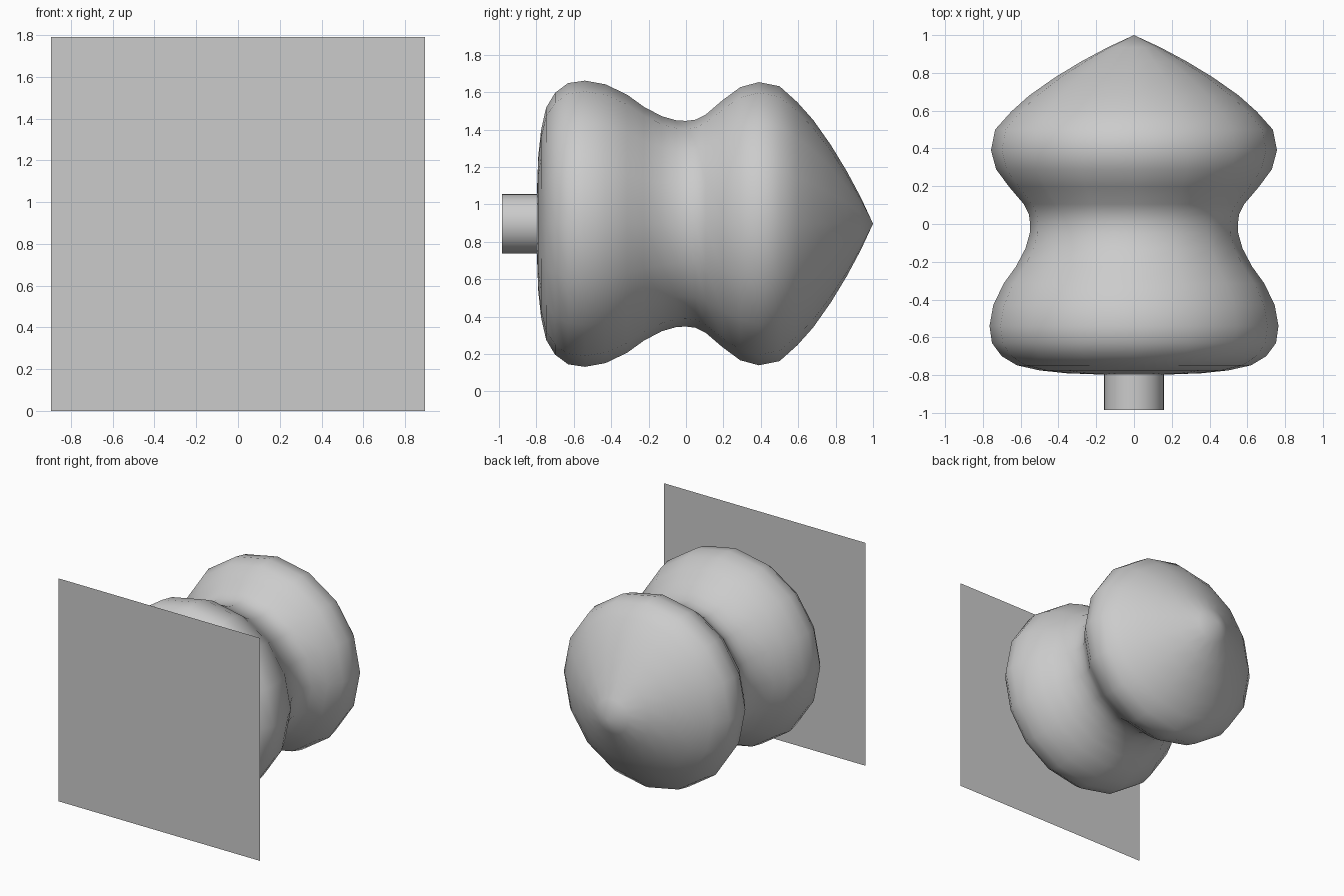
import bpy, bmesh, math

if "Cube" in bpy.data.objects:
    bpy.data.objects.remove(bpy.data.objects["Cube"])

CZ = 0.897  # height of the turning axis


def add_object(name, bm):
    mesh = bpy.data.meshes.new(name)
    bm.to_mesh(mesh)
    bm.free()
    obj = bpy.data.objects.new(name, mesh)
    bpy.context.collection.objects.link(obj)
    return obj


def lathe(name, profile, steps, angle):
    """Turn (radius, y) points around the y axis at height CZ."""
    bm = bmesh.new()
    verts = [bm.verts.new((r, y, CZ)) for r, y in profile]
    edges = [bm.edges.new(pair) for pair in zip(verts, verts[1:])]
    bmesh.ops.spin(bm, geom=verts + edges, cent=(0, 0, CZ), axis=(0, 1, 0),
                   angle=math.tau, steps=steps, use_duplicate=False)
    bmesh.ops.remove_doubles(bm, verts=bm.verts, dist=1e-4)
    bmesh.ops.recalc_face_normals(bm, faces=bm.faces)
    obj = add_object(name, bm)
    bpy.ops.object.select_all(action='DESELECT')
    obj.select_set(True)
    bpy.context.view_layer.objects.active = obj
    bpy.ops.object.shade_smooth_by_angle(angle=math.radians(angle))
    return obj


# Turned knob: flat back, two bulges with a waist, pointed tip
lathe("knob", [
    (0, -0.797), (0.20, -0.796), (0.36, -0.79), (0.50, -0.775),
    (0.62, -0.748), (0.70, -0.70), (0.752, -0.63), (0.765, -0.54),
    (0.745, -0.43), (0.69, -0.315), (0.625, -0.225), (0.575, -0.13),
    (0.552, -0.05), (0.55, 0.0), (0.556, 0.05), (0.583, 0.105),
    (0.66, 0.195), (0.73, 0.29), (0.757, 0.39), (0.735, 0.50),
    (0.65, 0.595), (0.555, 0.68), (0.42, 0.775), (0.28, 0.86),
    (0.14, 0.935), (0, 1.0)], 16, 60)

# Short round stem joining the knob to the plate
lathe("stem", [(0, -0.985), (0.158, -0.985), (0.158, -0.78), (0, -0.78)], 32, 30)

# Thin square backing sheet in front
bm = bmesh.new()
h = 0.895
bm.faces.new([bm.verts.new((x, -1.0, z))
              for x, z in ((-h, 0), (h, 0), (h, 2 * h), (-h, 2 * h))])
add_object("backing_plate", bm)
